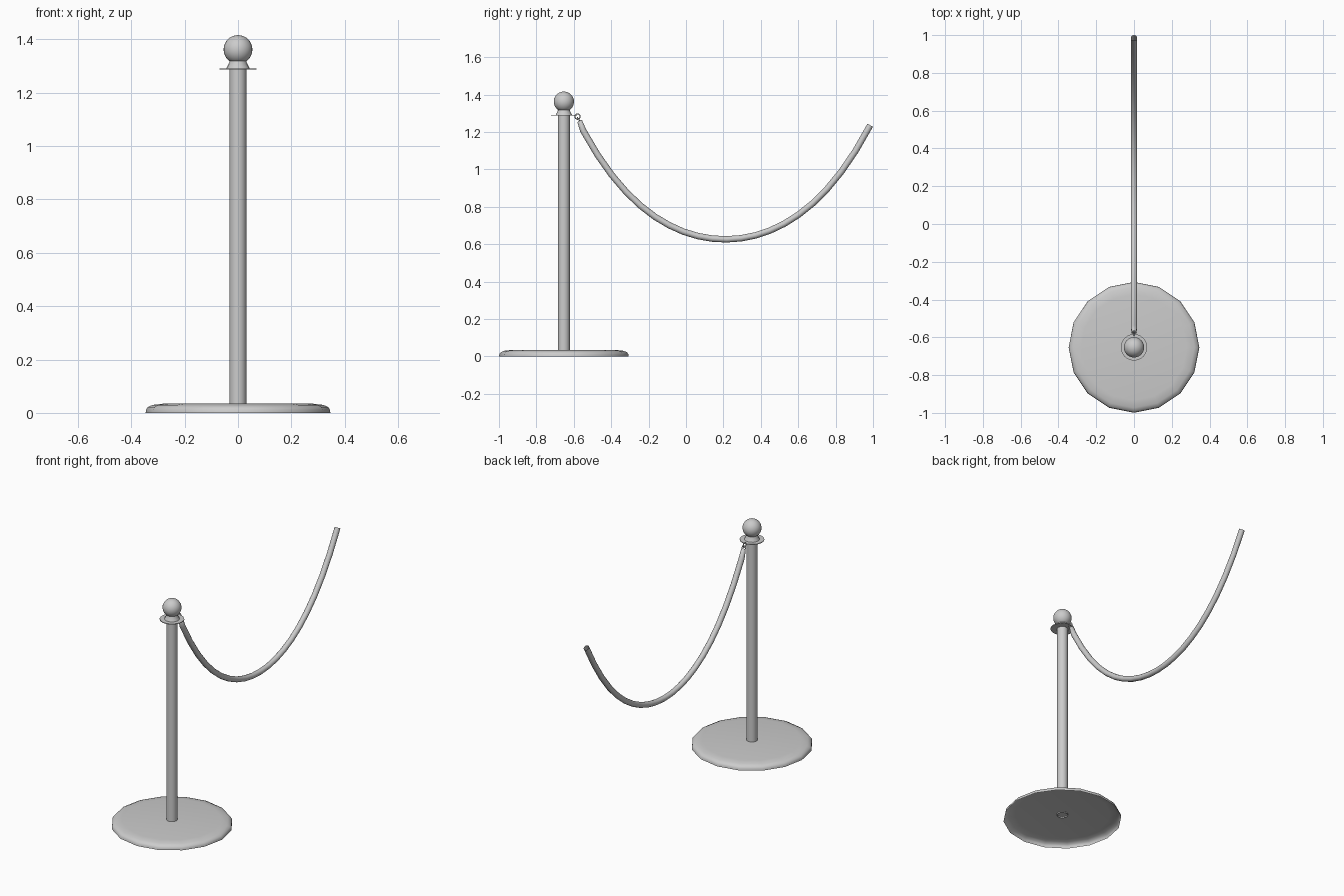
import bpy, bmesh, math

if "Cube" in bpy.data.objects:
    bpy.data.objects.remove(bpy.data.objects["Cube"])

CY = -0.653  # post axis


def finish(ob, angle=40):
    bpy.ops.object.select_all(action='DESELECT')
    bpy.context.view_layer.objects.active = ob
    ob.select_set(True)
    bpy.ops.object.shade_smooth_by_angle(angle=math.radians(angle))
    return ob


def lathe(name, profile, sides=16, angle=40):
    """Spin an (r, z) profile, listed bottom to top, around the post axis."""
    bm = bmesh.new()
    rings = []
    for r, z in profile:
        n = 1 if r == 0 else sides
        rings.append([bm.verts.new((r * math.cos(2 * math.pi * i / sides),
                                    CY + r * math.sin(2 * math.pi * i / sides), z))
                      for i in range(n)])
    for a, b in zip(rings, rings[1:]):
        for i in range(sides):
            j = (i + 1) % sides
            quad = [a[i % len(a)], a[j % len(a)], b[j % len(b)], b[i % len(b)]]
            bm.faces.new(list(dict.fromkeys(quad)))
    me = bpy.data.meshes.new(name)
    bm.to_mesh(me)
    bm.free()
    ob = bpy.data.objects.new(name, me)
    bpy.context.collection.objects.link(ob)
    return finish(ob, angle)


def ring(name, loc, rot, major, minor):
    bpy.ops.mesh.primitive_torus_add(location=loc, rotation=rot, major_radius=major,
                                     minor_radius=minor, major_segments=16, minor_segments=6)
    ob = bpy.context.object
    ob.name = name
    return finish(ob, 80)


# Hollow base shell (open underneath), open tube post, rope plate and neck
lathe("base", [(0.346, 0), (0.345, 0.012), (0.338, 0.022), (0.32, 0.03),
               (0.28, 0.0345), (0, 0.035)])
lathe("post", [(0.032, 0.027), (0.032, 1.29)])
lathe("rope_plate", [(0, 1.287), (0.07, 1.287), (0.07, 1.291), (0, 1.291)], 24)
lathe("neck", [(0.044, 1.29), (0.041, 1.297), (0.033, 1.312), (0.03, 1.33)])

# Ball finial
bpy.ops.mesh.primitive_uv_sphere_add(segments=24, ring_count=16, radius=0.054,
                                     location=(0, CY, 1.362))
bpy.context.object.name = "ball_finial"
finish(bpy.context.object, 80)

# Links joining plate and rope
ring("plate_link", (0, -0.58, 1.282), (0, math.pi / 2, 0), 0.014, 0.003)
ring("rope_link", (0, -0.573, 1.267), (math.radians(-55), 0, 0), 0.012, 0.003)

# Sagging rope: blunt rounded tip at the post, open at the far end
MID, SPAN, N = 0.21, 0.775, 20
path = [(-0.571, 1.262, 0.4), (-0.568, 1.257, 0.8)]
for i in range(N + 1):
    d = -SPAN + 0.015 + (2 * SPAN - 0.015) * i / N
    path.append((MID + d, 0.626 + 0.803 * d ** 2 + 0.354 * d ** 4, 1.0))
cu = bpy.data.curves.new("rope", 'CURVE')
cu.dimensions = '3D'
cu.bevel_depth = 0.017
cu.bevel_resolution = 4
sp = cu.splines.new('POLY')
sp.points.add(len(path) - 1)
for p, (y, z, r) in zip(sp.points, path):
    p.co = (0, y, z, 1)
    p.radius = r
rope = bpy.data.objects.new("rope", cu)
bpy.context.collection.objects.link(rope)
bpy.ops.object.select_all(action='DESELECT')
bpy.context.view_layer.objects.active = rope
rope.select_set(True)
bpy.ops.object.convert(target='MESH')
finish(bpy.context.object, 60)
